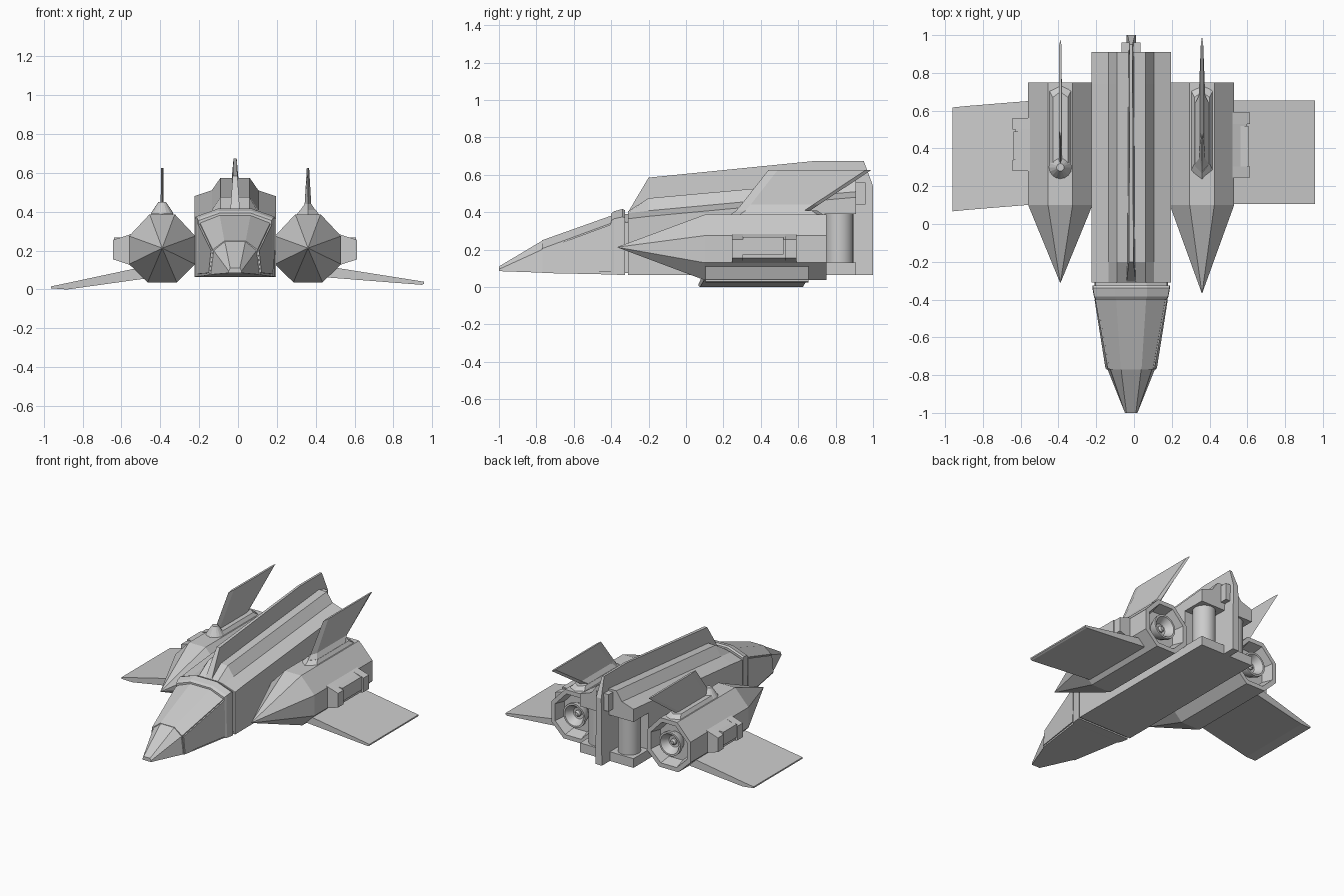
import bpy, bmesh
from math import sin, cos, pi

if "Cube" in bpy.data.objects:
    bpy.data.objects.remove(bpy.data.objects["Cube"])

CX = -0.015  # centre line of the fuselage


def loft(name, rings):
    """Skin a closed solid through rings of equal point count."""
    bm = bmesh.new()
    vs = [[bm.verts.new(p) for p in r] for r in rings]
    n = len(rings[0])
    for a, b in zip(vs, vs[1:]):
        for i in range(n):
            j = (i + 1) % n
            bm.faces.new((a[i], a[j], b[j], b[i]))
    bm.faces.new(vs[0])
    bm.faces.new(vs[-1][::-1])
    bmesh.ops.recalc_face_normals(bm, faces=bm.faces)
    me = bpy.data.meshes.new(name)
    bm.to_mesh(me)
    bm.free()
    ob = bpy.data.objects.new(name, me)
    bpy.context.collection.objects.link(ob)
    return ob


def box(name, x, y, z):
    return loft(name, [[(x[0], y[0], h), (x[1], y[0], h), (x[1], y[1], h), (x[0], y[1], h)] for h in z])


def section(y, half, cx=CX):
    """Symmetric cross-section from its right half, listed bottom to top."""
    return [(cx + x, y, z) for x, z in half] + [(cx - x, y, z) for x, z in reversed(half)]


def smooth(ob):
    bpy.ops.object.select_all(action='DESELECT')
    ob.select_set(True)
    bpy.context.view_layer.objects.active = ob
    bpy.ops.object.shade_smooth_by_angle()


def lathe(name, x, z, profile, n=24):
    """Revolve (radius, y) points around an axis parallel to y."""
    smooth(loft(name, [[(x + r * cos(2 * pi * i / n), y, z + r * sin(2 * pi * i / n)) for i in range(n)]
                       for r, y in profile]))


# Fuselage: full-depth hull, then roof and floor overhanging the rear
def hull(y, shoulder, ridge, floor=0.065):
    return section(y, [(0.21, floor), (0.21, shoulder), (0.12, shoulder + 0.03), (0.075, ridge)])


loft("fuselage", [hull(-0.31, 0.365, 0.405), hull(-0.20, 0.378, 0.475), hull(0.74, 0.465, 0.56)])
loft("rear_roof", [hull(0.74, 0.465, 0.56, 0.39), hull(0.91, 0.48, 0.575, 0.39)])
box("rear_floor", (CX - 0.21, CX + 0.21), (0.74, 0.91), (0.065, 0.13))

# Vertical pillars in the rear bay
for s in (-1, 1):
    bpy.ops.mesh.primitive_cylinder_add(vertices=24, radius=0.075, depth=0.27,
                                        location=(CX + s * 0.115, 0.82, 0.26))
    bpy.context.object.name = "rear_pillar"
    smooth(bpy.context.object)

# Central spine fin, tapering upward, running down the stern
spine = [(-0.31, 0.40, 0.025), (-0.20, 0.585, 0.012), (0.70, 0.675, 0.008), (0.95, 0.675, 0.008),
         (1.0, 0.54, 0.02), (1.0, 0.065, 0.025), (0.74, 0.065, 0.025), (0.74, 0.40, 0.025)]
loft("spine_fin", [[(CX + s * w, y, z) for y, z, w in spine] for s in (-1, 1)])
box("spine_rear_block", (CX - 0.05, CX + 0.05), (0.74, 0.96), (0.44, 0.56))

# Cockpit: neck, collar, tapered canopy and nose
def cabin(y, w, mid, mz, top, tz, floor):
    return section(y, [(w, floor), (mid, mz), (top, tz)])


loft("neck", [cabin(-0.335, 0.195, 0.19, 0.345, 0.08, 0.39, 0.075),
              cabin(-0.30, 0.195, 0.19, 0.345, 0.08, 0.39, 0.075)])
loft("canopy_collar", [cabin(-0.40, 0.19, 0.187, 0.355, 0.08, 0.393, 0.067),
                       cabin(-0.385, 0.197, 0.195, 0.365, 0.085, 0.405, 0.066),
                       cabin(-0.34, 0.205, 0.203, 0.375, 0.085, 0.417, 0.065),
                       cabin(-0.325, 0.205, 0.203, 0.37, 0.085, 0.41, 0.065)])
loft("canopy", [cabin(-0.77, 0.13, 0.115, 0.205, 0.055, 0.25, 0.075),
                cabin(-0.39, 0.187, 0.182, 0.345, 0.08, 0.385, 0.067)])
loft("nose", [cabin(-1.0, 0.033, 0.033, 0.095, 0.025, 0.11, 0.085),
              cabin(-0.77, 0.125, 0.11, 0.2, 0.053, 0.247, 0.077)])
# Cabin side panels
for s in (-1, 1):
    loft("cabin_side_panel", [[(CX + s * (w + d), y, z) for w, d, y, z in
                              [(0.13, k, -0.765, 0.085), (0.188, k, -0.40, 0.08),
                               (0.184, k, -0.40, 0.335), (0.118, k, -0.765, 0.20)]] for k in (-0.01, 0.006)])

# Engines
OCT = [(0.075, 0.037), (0.17, 0.13), (0.17, 0.275), (0.065, 0.387)]


def engine(s, cx, tip_y):
    side = "right" if s > 0 else "left"
    zc = 0.213

    def ring(y, k):
        return section(y, [(x * k, zc + (z - zc) * k) for x, z in OCT], cx)
    # Pointed octagonal nacelle with recessed stern
    loft(side + "_engine", [ring(tip_y, 0.01), ring(0.10, 1), ring(0.75, 1), ring(0.75, 0.83),
                            ring(0.67, 0.72)])
    # Nozzle cup with a small core
    lathe(side + "_nozzle", cx, zc, [(0.06, 0.66), (0.085, 0.72), (0.085, 0.74), (0.072, 0.74),
                                     (0.04, 0.69), (0.005, 0.685)])
    lathe(side + "_nozzle_core", cx, zc, [(0.022, 0.68), (0.022, 0.70), (0.012, 0.712)], 12)
    # Side pod: bevelled middle between two raised end caps
    y0, y1 = (0.245, 0.59) if s > 0 else (0.28, 0.56)
    x0 = cx + s * 0.16

    def pod(name, ya, yb, out):
        loft(side + name, [[(x0, y, 0.125), (x0 + s * out, y, 0.155), (x0 + s * out, y, 0.255),
                            (x0, y, 0.285)] for y in (ya, yb)])
    pod("_pod_front_cap", y0, y0 + 0.06, 0.093)
    pod("_pod_middle", y0 + 0.06, y1 - 0.06, 0.078)
    pod("_pod_rear_cap", y1 - 0.06, y1, 0.093)
    box(side + "_pod_panel", sorted((x0, x0 + s * 0.087)), (y0 + 0.06, y1 - 0.07), (0.175, 0.268))


engine(1, 0.36, -0.365)
engine(-1, -0.39, -0.31)


# Swept tail fins: horizontal diamond slices (z, front y, rear y, half width)
def fin(name, cx, slices):
    loft(name, [[(cx, a, z), (cx + w, a + 0.05, z), (cx + w, b - 0.03, z), (cx, b, z),
                 (cx - w, b - 0.03, z), (cx - w, a + 0.05, z)] for z, a, b, w in slices])


fin("right_tail_fin", 0.36, [(0.37, 0.23, 0.65, 0.06), (0.40, 0.26, 0.65, 0.045), (0.44, 0.295, 0.71, 0.017),
                             (0.625, 0.44, 0.99, 0.006)])
fin("left_tail_fin", -0.39, [(0.37, 0.26, 0.62, 0.008), (0.625, 0.45, 0.975, 0.007)])
# Raised ridges along the nacelle tops, with the turned fin root on the left
for side, cx in (("right", 0.36), ("left", -0.39)):
    fin(side + "_engine_ridge", cx, [(0.375, 0.22, 0.75, 0.065), (0.41, 0.27, 0.70, 0.04)])
bpy.ops.mesh.primitive_cone_add(vertices=16, radius1=0.06, radius2=0.02, depth=0.06,
                                location=(-0.39, 0.30, 0.42))
bpy.context.object.name = "left_fin_root"

# Drooping wings, each lofted from root to tip (x, front y, rear y, low z, high z)
def wing(name, stations):
    loft(name, [[(x, a, lo), (x, b, lo), (x, b, hi), (x, a, hi)] for x, a, b, lo, hi in stations])


wing("right_wing", [(0.42, 0.105, 0.655, 0.065, 0.125), (0.945, 0.105, 0.655, 0.024, 0.042),
                    (0.957, 0.105, 0.655, 0.03, 0.04)])
wing("left_wing", [(-0.45, 0.11, 0.66, 0.06, 0.125), (-0.88, 0.075, 0.625, 0.0, 0.033),
                   (-0.962, 0.067, 0.617, 0.006, 0.016)])
